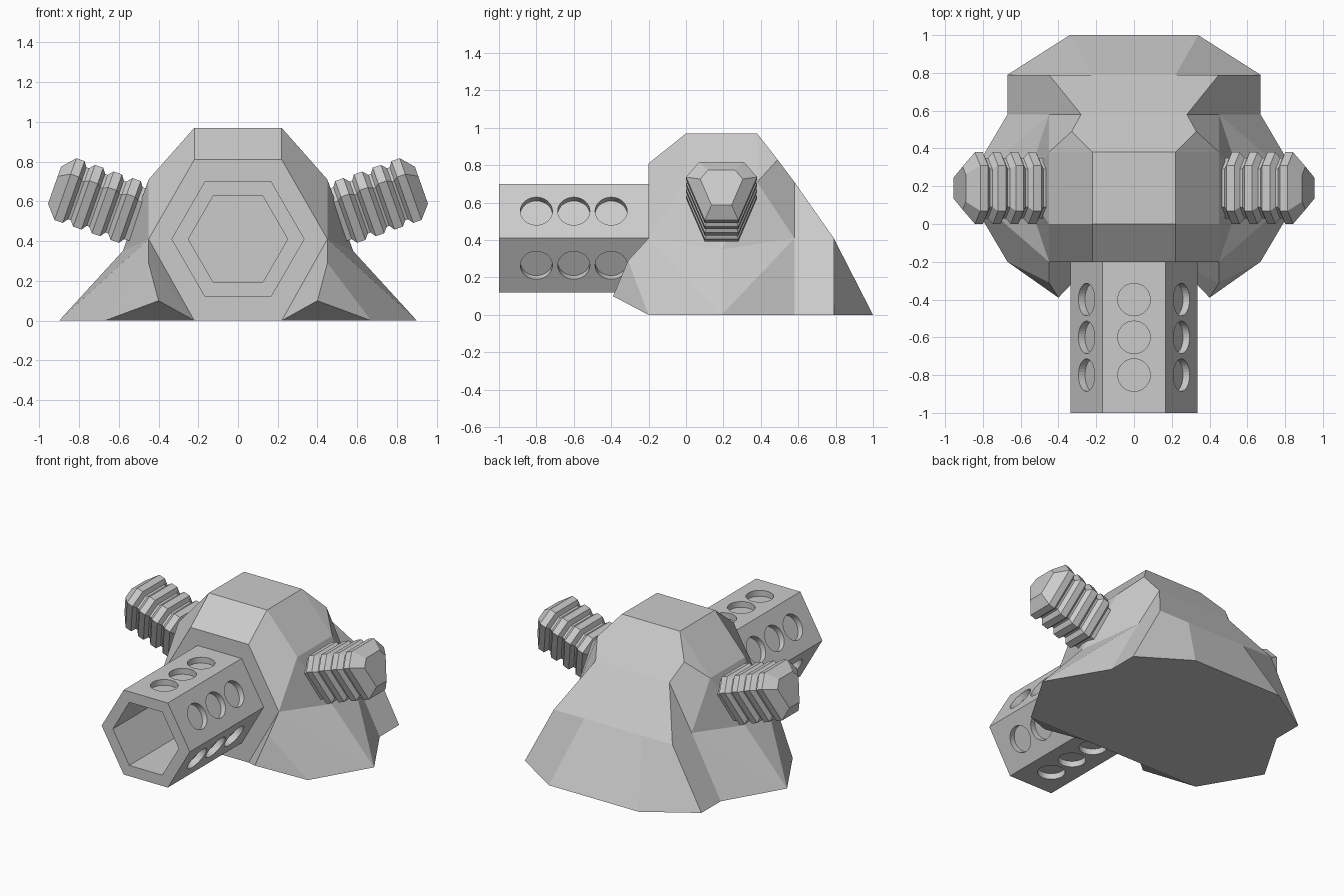
import bpy, bmesh, math
from mathutils import Matrix, Vector

if "Cube" in bpy.data.objects:
    bpy.data.objects.remove(bpy.data.objects["Cube"])

GREY = (0.6, 0.6, 0.6, 1)
grey = bpy.data.materials.new("plain_grey")
grey.use_nodes = True
grey.diffuse_color = GREY
grey.node_tree.nodes["Principled BSDF"].inputs["Base Color"].default_value = GREY


def add_object(name, bm):
    bmesh.ops.recalc_face_normals(bm, faces=bm.faces[:])
    mesh = bpy.data.meshes.new(name)
    bm.to_mesh(mesh)
    bm.free()
    mesh.materials.append(grey)
    obj = bpy.data.objects.new(name, mesh)
    bpy.context.collection.objects.link(obj)
    return obj


def skin(bm, rings, closed=False):
    """Join successive rings of points with quads; optionally join last to first."""
    loops = [[bm.verts.new(p) for p in ring] for ring in rings]
    pairs = list(zip(loops, loops[1:]))
    if closed:
        pairs.append((loops[-1], loops[0]))
    for a, b in pairs:
        for i in range(len(a)):
            j = (i + 1) % len(a)
            bm.faces.new((a[i], a[j], b[j], b[i]))
    return loops


# Faceted hull: one half, mirrored; a leading 0 puts a corner on the centre line
corners = {
    "top_front": (.22, 0, .97), "top_back": (.22, .38, .97),
    "brow": (.22, -.2, .81), "cheek": (.45, -.2, .41), "toe": (.22, -.2, 0),
    "shoulder_front": (.45, 0, .71), "shoulder_back": (.45, .38, .71),
    "hip": (.58, .19, .35), "flank": (.45, .58, .41), "foot": (.9, .19, 0),
    "front_foot": (.67, -.2, 0), "spur_top": (.45, -.31, .29), "spur_tip": (.4, -.39, .1),
    "notch_top": (.33, .49, .83), "notch": (.28, .58, .71),
    "rear_side": (.45, .79, .41), "rear_mid": (.22, .79, .41),
    "side_foot": (.67, .58, 0), "rear_foot": (.67, .79, 0), "tail": (.34, 1, 0),
}
panels = [
    "0brow brow cheek toe 0toe",
    "0top_front top_front brow 0brow",
    "0top_front top_front top_back 0top_back",
    "top_front shoulder_front cheek brow",
    "top_front shoulder_front shoulder_back top_back",
    "shoulder_front shoulder_back hip",
    "shoulder_front hip cheek",
    "shoulder_back flank hip",
    "hip cheek foot",
    "hip flank foot",
    "flank side_foot foot",
    "cheek foot front_foot",
    "cheek front_foot spur_top",
    "spur_top front_foot spur_tip",
    "cheek spur_top toe",
    "spur_top spur_tip toe",
    "toe spur_tip front_foot",
    "top_back shoulder_back notch_top",
    "notch_top shoulder_back flank notch",
    "0top_back top_back notch_top notch 0notch",
    "0notch notch rear_side rear_mid 0rear_mid",
    "notch rear_side rear_foot side_foot flank",
    "0rear_mid rear_mid tail 0tail",
    "rear_mid rear_side rear_foot tail",
    "0toe toe front_foot foot side_foot rear_foot tail 0tail",
]
bm = bmesh.new()
made = {}


def corner(key):
    if key not in made:
        x, y, z = corners[key.lstrip("0")]
        made[key] = bm.verts.new((0 if key[0] == "0" else x, y, z))
    return made[key]


for panel in panels:
    bm.faces.new([corner(k) for k in panel.split()])
half = bm.verts[:] + bm.edges[:] + bm.faces[:]
copy = bmesh.ops.duplicate(bm, geom=half)["geom"]
for v in copy:
    if isinstance(v, bmesh.types.BMVert):
        v.co.x = -v.co.x
bmesh.ops.remove_doubles(bm, verts=bm.verts[:], dist=.0001)
add_object("hull", bm)

# Hexagonal barrel: open tube with a thick wall
AXIS_Z, OUTER, INNER = .41, .335, .25


def hexagon(radius, y):
    return [(radius * math.cos(math.radians(60 * i)), y,
             AXIS_Z + radius * math.sin(math.radians(60 * i))) for i in range(6)]


bm = bmesh.new()
skin(bm, [hexagon(OUTER, -1), hexagon(OUTER, -.19), hexagon(INNER, -.19), hexagon(INNER, -1)], True)
barrel = add_object("barrel", bm)

# Shallow round recesses, three on each barrel side
bm = bmesh.new()
for side in range(6):
    turn = Matrix.Rotation(math.radians(60 * side), 4, 'Y')
    for y in (-.8, -.6, -.4):
        place = (Matrix.Translation((0, y, AXIS_Z)) @ turn
                 @ Matrix.Translation((0, 0, OUTER * math.cos(math.pi / 6))))
        bmesh.ops.create_cone(bm, cap_ends=True, segments=32, radius1=.086,
                              radius2=.086, depth=.08, matrix=place)
cutter = add_object("recess_cutter", bm)
cutter.hide_render = True
cut = barrel.modifiers.new("recesses", 'BOOLEAN')
cut.operation, cut.solver, cut.object = 'DIFFERENCE', 'EXACT', cutter
bpy.context.view_layer.update()
graph = bpy.context.evaluated_depsgraph_get()
barrel.data = bpy.data.meshes.new_from_object(barrel.evaluated_get(graph))
barrel.modifiers.clear()
bpy.data.objects.remove(cutter)

# Ribbed side arms: a six-sided section lofted through fins and grooves
section = [(-.12, .165), (.12, .165), (.19, .08), (.09, -.165), (-.09, -.165), (-.19, .08)]
PITCH = .1
stations = [(-.48, .84)]
for fin in range(-3, 1):
    mid = fin * PITCH
    stations += [(mid - .043, .84), (mid - .024, 1), (mid + .02, 1)]
    if fin < 0:
        stations.append((mid + .043, .84))
stations.append((.078, .6))

for name, side in (("left_arm", 1), ("right_arm", -1)):
    tilt = math.radians(19.5)
    along = Vector((side * math.cos(tilt), 0, math.sin(tilt)))
    up = Vector((-side * math.sin(tilt), 0, math.cos(tilt)))
    centre = Vector((side * .85, .19, .655))
    bm = bmesh.new()
    loops = skin(bm, [[centre + along * u + up * (w * s) + Vector((0, v * s, 0))
                       for v, w in section] for u, s in stations])
    bm.faces.new(loops[0])
    bm.faces.new(loops[-1])
    add_object(name, bm)
